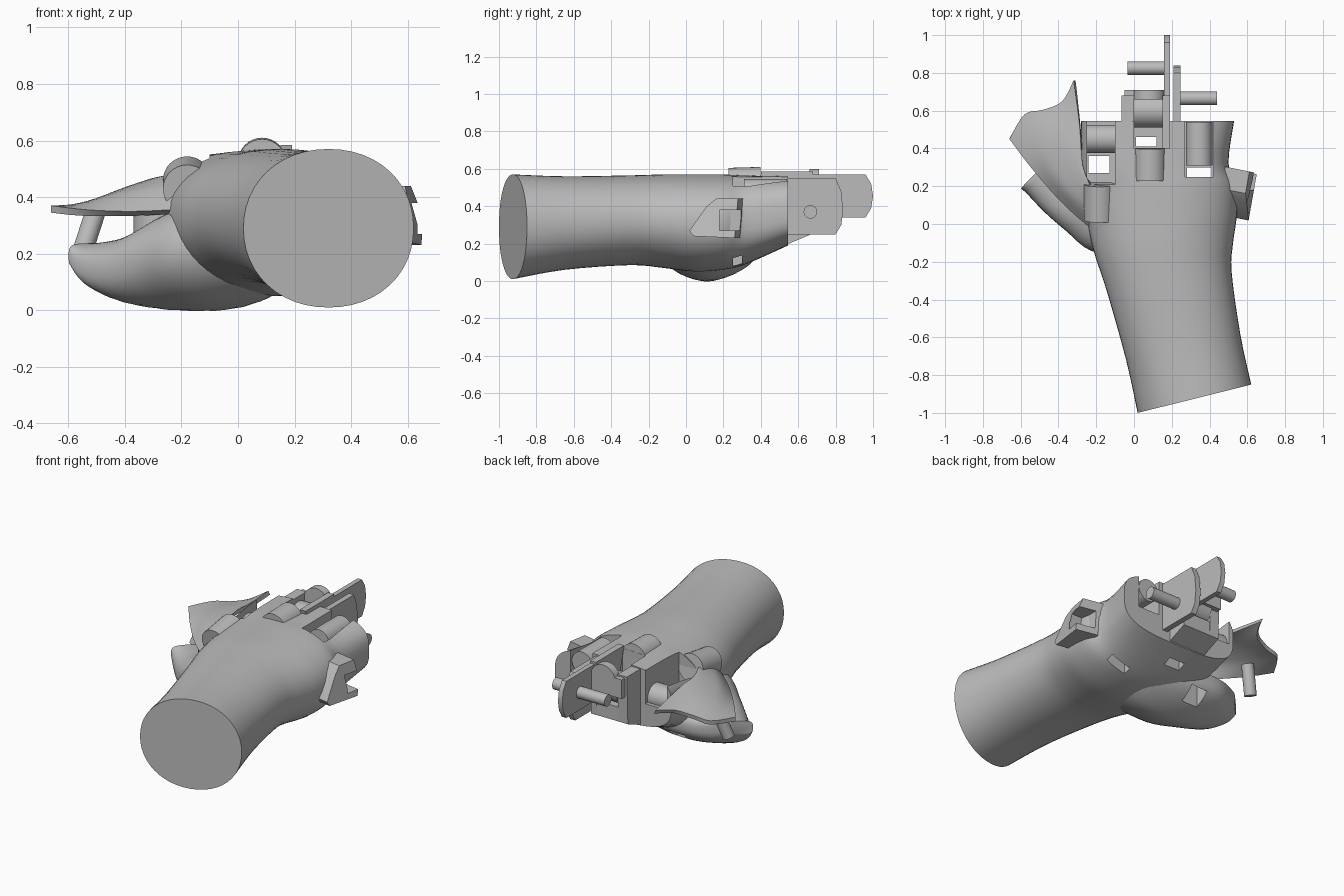
import bpy, bmesh, math
from mathutils import Vector

old = bpy.data.objects.get("Cube")
if old:
    bpy.data.objects.remove(old, do_unlink=True)

grey = bpy.data.materials.new("plain_grey")
grey.use_nodes = True
GREY = (0.5, 0.5, 0.5, 1)
grey.diffuse_color = GREY
grey.node_tree.nodes["Principled BSDF"].inputs["Base Color"].default_value = GREY


def finish(name, bm):
    bmesh.ops.recalc_face_normals(bm, faces=bm.faces)
    me = bpy.data.meshes.new(name)
    bm.to_mesh(me)
    bm.free()
    me.materials.append(grey)
    ob = bpy.data.objects.new(name, me)
    bpy.context.collection.objects.link(ob)
    smooth(ob)
    return ob


def smooth(ob):
    bpy.ops.object.select_all(action='DESELECT')
    ob.select_set(True)
    bpy.context.view_layer.objects.active = ob
    bpy.ops.object.shade_smooth_by_angle(angle=math.radians(35))


def spline(rows, steps):
    # Catmull-Rom between rows of numbers
    out = []
    for i in range(len(rows) - 1):
        p = [rows[max(i - 1, 0)], rows[i], rows[i + 1], rows[min(i + 2, len(rows) - 1)]]
        for k in range(steps):
            t = k / steps
            out.append([b + 0.5 * t * (c - a + t * (2 * a - 5 * b + 4 * c - d
                        + t * (3 * (b - c) + d - a))) for a, b, c, d in zip(*p)])
    return out + [list(rows[-1])]


def loft(name, rows, steps=4, n=48):
    # each row: centre x, centre y, yaw, half width, bottom, top, squareness
    bm = bmesh.new()
    rings = []
    for cx, cy, yaw, hw, lo, hi, e in spline(rows, steps):
        c, s, ring = math.cos(math.radians(yaw)), math.sin(math.radians(yaw)), []
        for k in range(n):
            a = 2 * math.pi * k / n
            u = math.copysign(abs(math.cos(a)) ** (2 / e), math.cos(a)) * hw
            w = math.copysign(abs(math.sin(a)) ** (2 / e), math.sin(a))
            ring.append(bm.verts.new((cx + u * c, cy + u * s, (lo + hi) / 2 + w * (hi - lo) / 2)))
        rings.append(ring)
    for r, q in zip(rings, rings[1:]):
        for k in range(n):
            bm.faces.new((r[k], r[(k + 1) % n], q[(k + 1) % n], q[k]))
    bm.faces.new(rings[0])
    bm.faces.new(rings[-1])
    return finish(name, bm)


def prism(name, x0, x1, profile):
    # side profile (y, z) extruded across x
    bm = bmesh.new()
    f = bm.faces.new([bm.verts.new((x0, y, z)) for y, z in profile])
    ext = bmesh.ops.extrude_face_region(bm, geom=[f])["geom"]
    bmesh.ops.translate(bm, vec=(x1 - x0, 0, 0),
                        verts=[v for v in ext if isinstance(v, bmesh.types.BMVert)])
    return finish(name, bm)


def box(name, x0, x1, y0, y1, z0, z1):
    return prism(name, x0, x1, [(y0, z0), (y1, z0), (y1, z1), (y0, z1)])


def rod(name, a, b, r, n=32):
    a, b = Vector(a), Vector(b)
    bm = bmesh.new()
    bmesh.ops.create_cone(bm, cap_ends=True, segments=n, radius1=r, radius2=r, depth=(b - a).length)
    bm.transform((b - a).to_track_quat('Z', 'Y').to_matrix().to_4x4())
    bmesh.ops.translate(bm, vec=(a + b) / 2, verts=bm.verts)
    return finish(name, bm)


def cut(target, cutters):
    for c in cutters:
        m = target.modifiers.new("cut", 'BOOLEAN')
        m.operation, m.solver, m.object = 'DIFFERENCE', 'EXACT', c
        bpy.context.view_layer.objects.active = target
        bpy.ops.object.modifier_apply(modifier=m.name)
    smooth(target)


# forearm flowing into the palm
palm = loft("forearm_and_palm", [
    (0.32, -0.925, 14, 0.31, 0.01, 0.57, 2.1),
    (0.26, -0.65, 12, 0.31, 0.06, 0.56, 2.1),
    (0.185, -0.30, 8, 0.335, 0.085, 0.565, 2.1),
    (0.155, -0.12, 3, 0.37, 0.07, 0.57, 2.1),
    (0.145, 0.05, 0, 0.40, 0.05, 0.57, 2.2),
    (0.135, 0.20, 0, 0.41, 0.06, 0.57, 2.3),
    (0.11, 0.32, 0, 0.39, 0.09, 0.565, 2.7),
    (0.125, 0.545, 0, 0.405, 0.19, 0.56, 3.2)])

# fleshy base of the thumb, rising towards the fingers
thumb_base = loft("thumb_base", [
    (0.13, -0.04, 46, 0.20, 0.08, 0.42, 2),
    (-0.01, 0.08, 46, 0.31, 0.01, 0.42, 2),
    (-0.16, 0.16, 46, 0.28, -0.005, 0.36, 2.1),
    (-0.32, 0.22, 46, 0.22, 0.012, 0.27, 2.4),
    (-0.455, 0.26, 46, 0.15, 0.06, 0.235, 2.7),
    (-0.55, 0.24, 46, 0.07, 0.14, 0.23, 3.5)])
for v in thumb_base.data.vertices:
    v.co.z += 0.22 * max(0, v.co.y - 0.12) * max(0, 1 - v.co.z / 0.3)

# finger slots and tendon holes
cutters = [
    box("index_slot", -0.25, -0.10, 0.21, 0.7, 0.34, 0.8),
    box("middle_slot", 0.0, 0.16, 0.40, 0.7, 0.34, 0.8),
    box("ring_slot", 0.27, 0.42, 0.25, 0.7, 0.34, 0.8),
    box("index_hole", -0.24, -0.13, 0.27, 0.36, -0.2, 0.5),
    box("middle_hole", 0.01, 0.12, 0.41, 0.46, -0.2, 0.5),
    box("ring_hole", 0.28, 0.41, 0.25, 0.30, -0.2, 0.5)]
cut(palm, cutters)
cut(thumb_base, cutters)
for c in cutters:
    bpy.data.objects.remove(c, do_unlink=True)

# rounded knuckle housings
rod("index_knuckle", (-0.18, 0.02, 0.43), (-0.18, 0.21, 0.46), 0.085)
rod("middle_knuckle", (0.085, 0.23, 0.52), (0.085, 0.40, 0.525), 0.085)
rod("ring_knuckle", (0.345, 0.31, 0.475), (0.345, 0.54, 0.475), 0.07)
rod("index_barrel", (-0.25, 0.45, 0.36), (-0.10, 0.45, 0.36), 0.075)

# middle finger mount reaching past the palm
base = [(0.50, 0.18), (0.55, 0.20), (0.67, 0.25)]
prism("middle_wall_outer", -0.065, 0.0, base + [(0.68, 0.55), (0.40, 0.55)])
prism("middle_wall_inner", 0.15, 0.19, base + [(0.68, 0.585), (0.40, 0.585)])
prism("middle_floor", 0.0, 0.15, base + [(0.67, 0.34), (0.5, 0.34)])
box("middle_strap", -0.05, 0.16, 0.67, 0.71, 0.42, 0.54)
rod("middle_strap_arch", (0.08, 0.66, 0.515), (0.08, 0.71, 0.515), 0.085)
rod("middle_barrel", (0.0, 0.60, 0.43), (0.15, 0.60, 0.43), 0.09)

# hinge plates and their pins
prism("long_hinge_plate", 0.16, 0.19, [(0.5, 0.34), (0.96, 0.34), (0.99, 0.39), (1.0, 0.455),
                                       (0.99, 0.52), (0.96, 0.57), (0.5, 0.57)])
prism("short_hinge_plate", 0.21, 0.245, [(0.5, 0.25), (0.80, 0.25), (0.83, 0.30), (0.84, 0.38),
                                         (0.83, 0.48), (0.80, 0.55), (0.5, 0.55)])
rod("middle_pin", (-0.035, 0.825, 0.45), (0.17, 0.825, 0.45), 0.036)
rod("ring_pin", (0.23, 0.665, 0.37), (0.44, 0.665, 0.37), 0.036)

# little finger housing, angled on the outer side and leaning in at the top
little = prism("little_finger_housing", 0.47, 0.61, [
    (0.04, 0.27), (0.06, 0.24), (0.29, 0.23), (0.30, 0.34), (0.30, 0.44), (0.18, 0.44), (0.13, 0.40)])
for v in little.data.vertices:
    v.co.x += 0.17 * (v.co.y - 0.06) - 0.4 * max(0, v.co.z - 0.34)
    v.co.y -= 0.2 * (v.co.x - 0.5)
slot = box("little_slot", 0.53, 0.8, 0.18, 0.4, 0.27, 0.38)
cut(little, [slot])
bpy.data.objects.remove(slot, do_unlink=True)

# thumb cover: a flared, domed shell
ROWS = [
    [(-0.16, -0.08, 0.36), (-0.19, 0.02, 0.43), (-0.21, 0.12, 0.47), (-0.24, 0.22, 0.48), (-0.27, 0.3, 0.46)],
    [(-0.36, 0.09, 0.35), (-0.36, 0.17, 0.415), (-0.34, 0.25, 0.445), (-0.31, 0.34, 0.465), (-0.28, 0.4, 0.47)],
    [(-0.53, 0.28, 0.355), (-0.49, 0.36, 0.395), (-0.44, 0.43, 0.42), (-0.36, 0.48, 0.445), (-0.29, 0.54, 0.455)],
    [(-0.66, 0.45, 0.37), (-0.58, 0.58, 0.375), (-0.48, 0.605, 0.39), (-0.38, 0.65, 0.415), (-0.32, 0.76, 0.44)]]
flat = spline([[c for p in row for c in p] for row in ROWS], 4)
bm = bmesh.new()
grid = [[bm.verts.new(p) for p in spline([r[i:i + 3] for i in range(0, len(r), 3)], 4)] for r in flat]
for r, q in zip(grid, grid[1:]):
    for k in range(len(r) - 1):
        bm.faces.new((r[k], r[k + 1], q[k + 1], q[k]))
shell = finish("thumb_cover", bm)
mod = shell.modifiers.new("thickness", 'SOLIDIFY')
mod.thickness = 0.025
mod.offset = 1 if shell.data.polygons[0].normal.z < 0 else -1
bpy.context.view_layer.objects.active = shell
bpy.ops.object.modifier_apply(modifier=mod.name)
smooth(shell)

# thumb hinge and pin
rod("thumb_hinge", (-0.285, 0.16, 0.15), (-0.285, 0.16, 0.36), 0.085)
rod("thumb_pin", (-0.50, 0.41, 0.36), (-0.555, 0.37, 0.19), 0.036)
